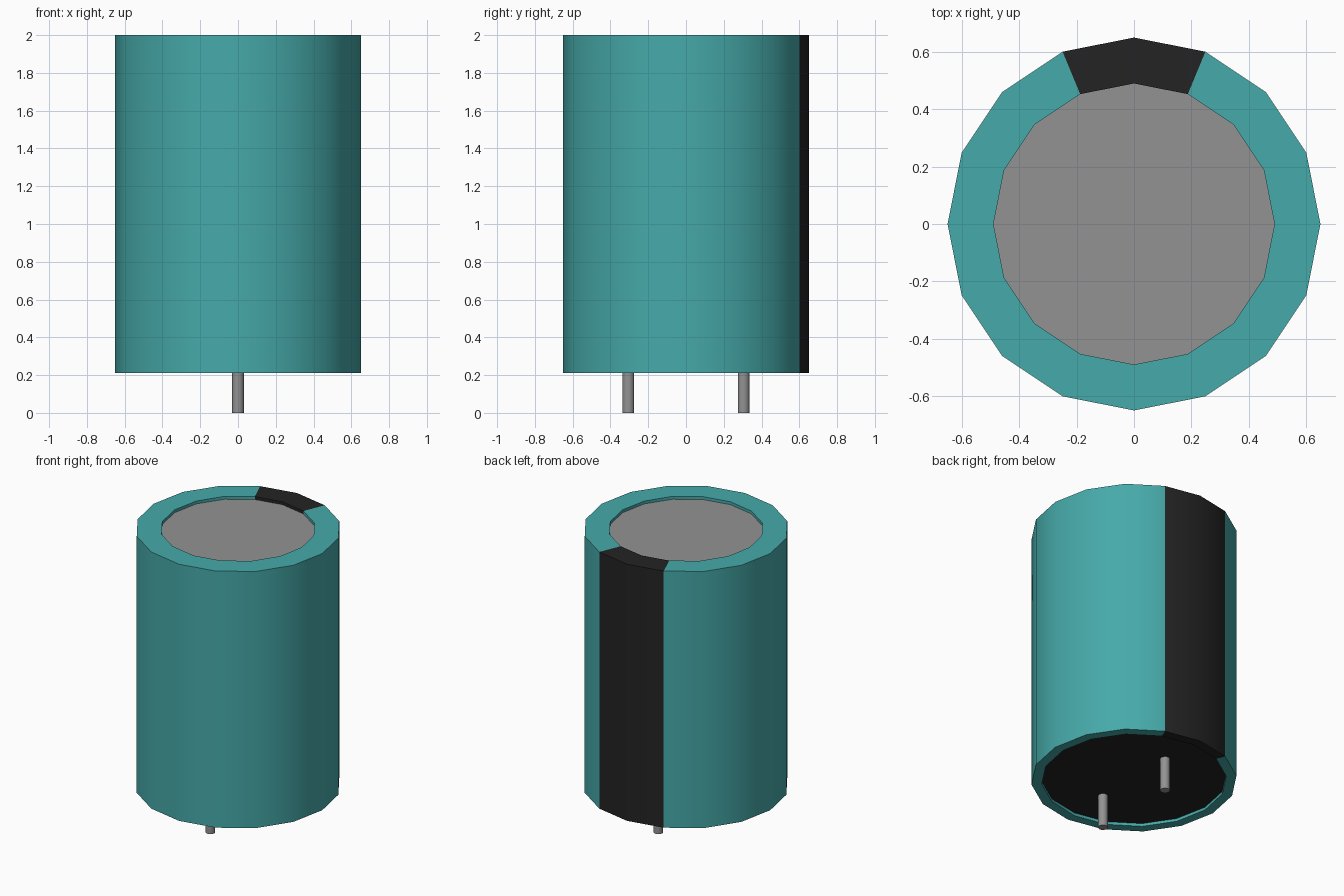
import bpy, bmesh, math
from mathutils import Matrix

if "Cube" in bpy.data.objects:
    bpy.data.objects.remove(bpy.data.objects["Cube"], do_unlink=True)

SIDES = 16
BOTTOM, TOP, RECESS = 0.21, 2.0, 0.02
RADIUS, TOP_HOLE, BASE_HOLE = 0.65, 0.49, 0.585


def material(name, r, g, b):
    m = bpy.data.materials.new(name)
    m.use_nodes = True
    m.diffuse_color = (r, g, b, 1)
    m.node_tree.nodes["Principled BSDF"].inputs["Base Color"].default_value = (r, g, b, 1)
    return m


teal = material("teal", 0.062, 0.40, 0.40)
black = material("black", 0.017, 0.017, 0.017)
grey = material("grey metal", 0.29, 0.29, 0.29)


def finish(bm, name, *mats):
    mesh = bpy.data.meshes.new(name)
    bm.to_mesh(mesh)
    bm.free()
    obj = bpy.data.objects.new(name, mesh)
    bpy.context.collection.objects.link(obj)
    for m in mats:
        mesh.materials.append(m)
    bpy.ops.object.select_all(action='DESELECT')
    obj.select_set(True)
    bpy.context.view_layer.objects.active = obj
    bpy.ops.object.shade_smooth_by_angle(angle=math.radians(50))
    return obj


# Sleeve: a lathed wall with rims folded over both ends
profile = [(TOP_HOLE, TOP - RECESS), (TOP_HOLE, TOP), (RADIUS, TOP),
           (RADIUS, BOTTOM), (BASE_HOLE, BOTTOM), (BASE_HOLE, BOTTOM + RECESS)]
bm = bmesh.new()
rings = []
for r, z in profile:
    angles = [2 * math.pi * i / SIDES for i in range(SIDES)]
    rings.append([bm.verts.new((r * math.cos(a), r * math.sin(a), z)) for a in angles])
for upper, lower in zip(rings, rings[1:]):
    for i in range(SIDES):
        j = (i + 1) % SIDES
        face = bm.faces.new((upper[i], lower[i], lower[j], upper[j]))
        # Polarity stripe on the two segments at the back
        c = face.calc_center_median()
        face.material_index = int(abs(math.atan2(c.x, c.y)) < math.radians(22.5))
bm.normal_update()
finish(bm, "sleeve", teal, black)


# End discs, set back inside the rims
def disc(name, radius, z, mat, flip=False):
    bm = bmesh.new()
    bmesh.ops.create_circle(bm, cap_ends=True, segments=SIDES, radius=radius,
                            matrix=Matrix.Translation((0, 0, z)))
    bm.normal_update()
    if (bm.faces[:][0].normal.z < 0) != flip:
        bmesh.ops.reverse_faces(bm, faces=bm.faces[:])
    finish(bm, name, mat)


disc("top_plate", TOP_HOLE, TOP - RECESS, grey)
disc("base_plug", BASE_HOLE, BOTTOM + RECESS, black, flip=True)

# Two lead pins
for name, y in (("front_pin", -0.305), ("back_pin", 0.305)):
    height = BOTTOM + RECESS
    bm = bmesh.new()
    bmesh.ops.create_cone(bm, cap_ends=True, segments=SIDES, radius1=0.031, radius2=0.031,
                          depth=height, matrix=Matrix.Translation((0, y, height / 2)))
    finish(bm, name, grey)
